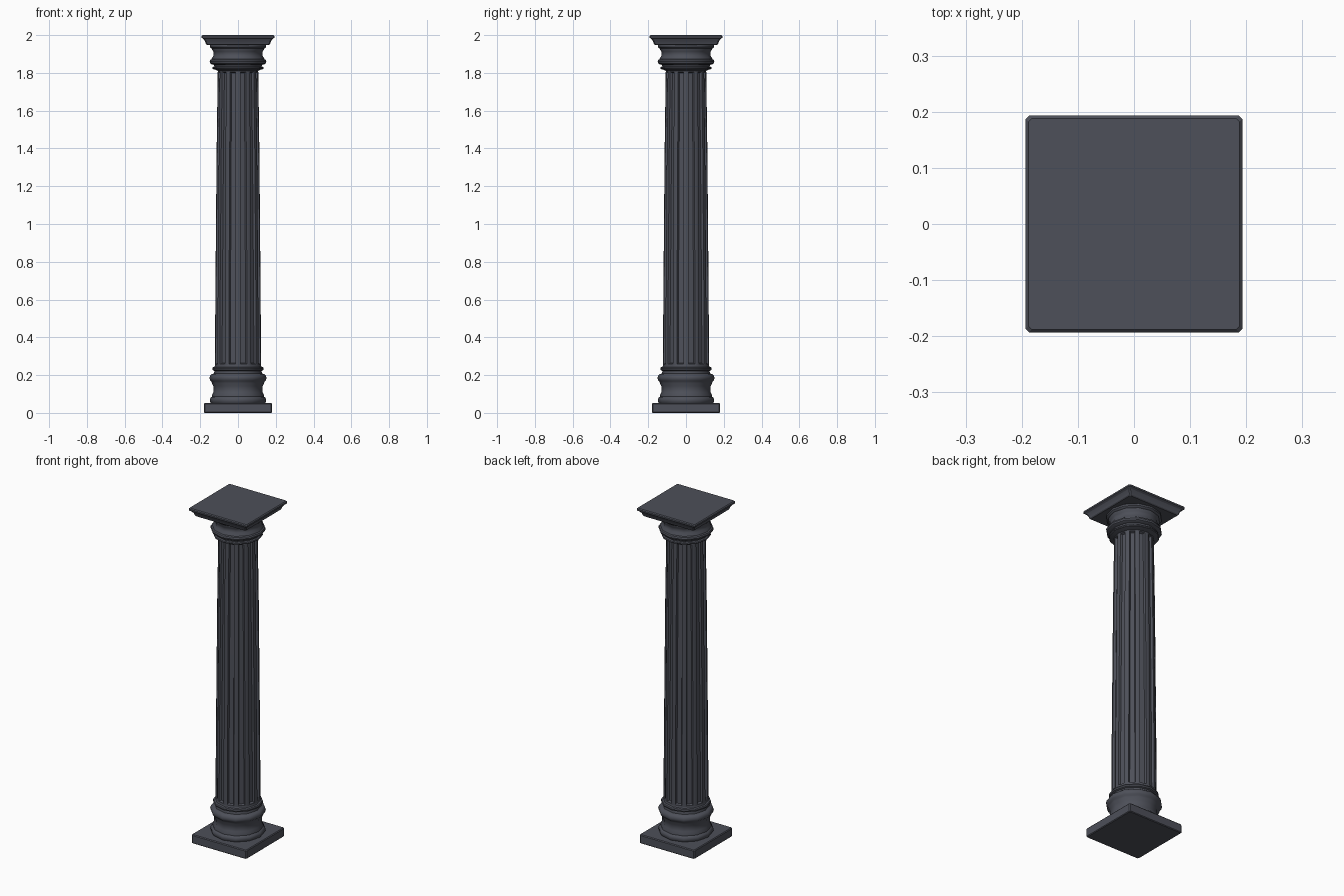
import bpy, bmesh
from math import sin, cos, pi, radians

if "Cube" in bpy.data.objects:
    bpy.data.objects.remove(bpy.data.objects["Cube"])

SIDES = 12
slate = bpy.data.materials.new("slate")
slate.diffuse_color = (0.075, 0.08, 0.1, 1)
slate.use_nodes = True
slate.node_tree.nodes["Principled BSDF"].inputs["Base Color"].default_value = slate.diffuse_color


def circle(r):
    return [(r * cos(2 * pi * i / SIDES), r * sin(2 * pi * i / SIDES)) for i in range(SIDES)]


def square(h, c=0.006):
    # square outline with slightly cut corners
    k = h - c
    return [(h, -k), (h, k), (k, h), (-k, h), (-h, k), (-h, -k), (-k, -h), (k, -h)]


def loft(bm, outline, profile):
    # stack outlines along z; returns the side faces, row by row
    rings = [[bm.verts.new((x, y, z)) for x, y in outline(r)] for r, z in profile]
    n = len(rings[0])
    rows = [[bm.faces.new((a[i], a[(i + 1) % n], b[(i + 1) % n], b[i])) for i in range(n)]
            for a, b in zip(rings, rings[1:])]
    bm.faces.new(rings[0][::-1])
    bm.faces.new(rings[-1])
    return rows


def finish(name, bm, angle):
    bmesh.ops.recalc_face_normals(bm, faces=bm.faces[:])
    mesh = bpy.data.meshes.new(name)
    bm.to_mesh(mesh)
    bm.free()
    mesh.materials.append(slate)
    ob = bpy.data.objects.new(name, mesh)
    bpy.context.collection.objects.link(ob)
    bpy.ops.object.select_all(action='DESELECT')
    ob.select_set(True)
    bpy.context.view_layer.objects.active = ob
    bpy.ops.object.shade_smooth_by_angle(angle=radians(angle))


def part(name, outline, profile, angle):
    bm = bmesh.new()
    loft(bm, outline, profile)
    finish(name, bm, angle)


# square plinth and abacus
part("plinth", square, [(0.177, 0), (0.181, 0.004), (0.181, 0.048), (0.177, 0.053)], 20)
part("abacus", square, [(0.164, 1.948), (0.170, 1.953), (0.175, 1.968), (0.182, 1.979),
                        (0.193, 1.986), (0.193, 1.995), (0.188, 2.0)], 20)

# round mouldings: the capital is the base flipped and squashed
mould = [(0.142, 0.05), (0.149, 0.06), (0.149, 0.074), (0.143, 0.083), (0.138, 0.086),
         (0.138, 0.093), (0.131, 0.108), (0.129, 0.125), (0.131, 0.142), (0.138, 0.158),
         (0.140, 0.166), (0.147, 0.172), (0.151, 0.185), (0.147, 0.198), (0.139, 0.205),
         (0.127, 0.209), (0.125, 0.222), (0.134, 0.226), (0.136, 0.234), (0.133, 0.241),
         (0.124, 0.244), (0.121, 0.254)]
part("base", circle, mould, 35)
part("capital", circle, [(min(r, 0.15) if z < 0.25 else 0.107, 1.989 - 0.7 * z)
                         for r, z in reversed(mould)], 35)

# tapered shaft with one sunken flute per side
bm = bmesh.new()
rows = loft(bm, circle, [(0.122, 0.245), (0.120, 0.60), (0.117, 0.95),
                         (0.113, 1.40), (0.107, 1.818)])
bm.normal_update()
for column in zip(*rows):
    for width, depth in ((0.013, 0), (0.005, -0.012)):
        bmesh.ops.inset_region(bm, faces=list(column), thickness=width, depth=depth,
                               use_boundary=True, use_even_offset=True)
        bm.normal_update()
finish("shaft", bm, 35)
